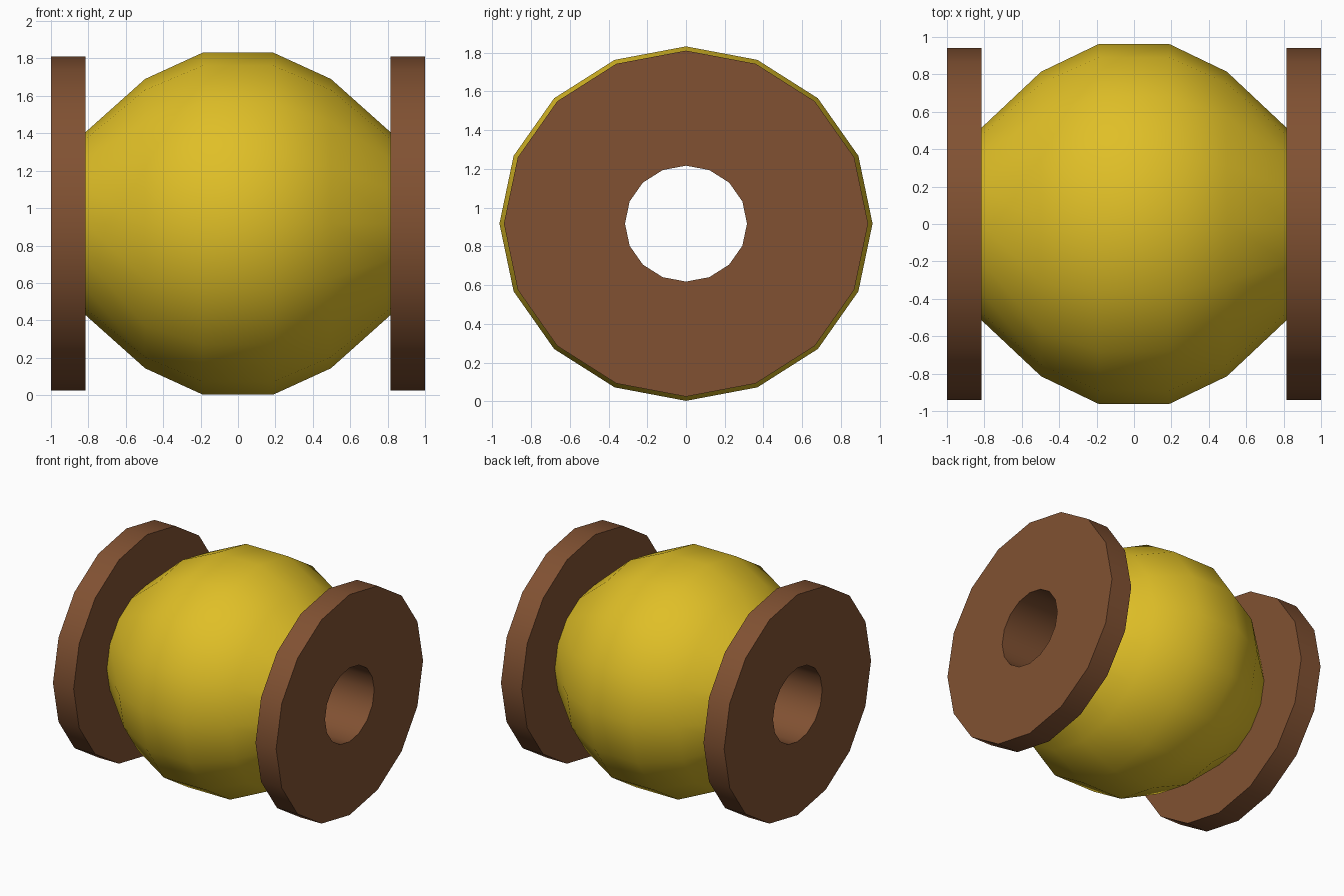
import bpy, bmesh, math

if "Cube" in bpy.data.objects:
    bpy.data.objects.remove(bpy.data.objects["Cube"])

SIDES = 16
CENTRE_Z = 0.917
SQUASH = 0.95  # the spool is slightly lower than it is deep


def material(name, color):
    m = bpy.data.materials.new(name)
    m.diffuse_color = (*color, 1)
    m.use_nodes = True
    m.node_tree.nodes["Principled BSDF"].inputs["Base Color"].default_value = m.diffuse_color
    return m


def lathe(name, profile, mat, closed=False):
    """Spin (x, radius) points around the x axis."""
    bm = bmesh.new()
    rings = []
    for x, r in profile:
        ring = []
        for i in range(SIDES):
            a = 2 * math.pi * i / SIDES
            ring.append(bm.verts.new((x, r * math.cos(a), CENTRE_Z + SQUASH * r * math.sin(a))))
        rings.append(ring)
    pairs = list(zip(rings, rings[1:]))
    if closed:
        pairs.append((rings[-1], rings[0]))
    for a, b in pairs:
        for i in range(SIDES):
            j = (i + 1) % SIDES
            bm.faces.new((a[i], a[j], b[j], b[i]))
    bmesh.ops.recalc_face_normals(bm, faces=bm.faces)
    mesh = bpy.data.meshes.new(name)
    bm.to_mesh(mesh)
    bm.free()
    mesh.materials.append(mat)
    obj = bpy.data.objects.new(name, mesh)
    bpy.context.collection.objects.link(obj)
    bpy.ops.object.select_all(action='DESELECT')
    obj.select_set(True)
    bpy.context.view_layer.objects.active = obj
    bpy.ops.object.shade_smooth_by_angle(angle=math.radians(40))
    return obj


brown = material("brown wood", (0.22, 0.083, 0.032))
yellow = material("yellow thread", (0.74, 0.52, 0.02))

# Wooden spool: two flanges joined by a hollow core
lathe("wooden_spool", [(-1, 0.315), (-1, 0.94), (-0.815, 0.94), (-0.815, 0.45),
                       (0.815, 0.45), (0.815, 0.94), (1, 0.94), (1, 0.315)], brown, closed=True)

# Bulging winding of thread around the core
half = [(0.815, 0.515), (0.497, 0.814), (0.187, 0.963)]
lathe("thread_winding", [(-x, r) for x, r in half] + half[::-1], yellow)
